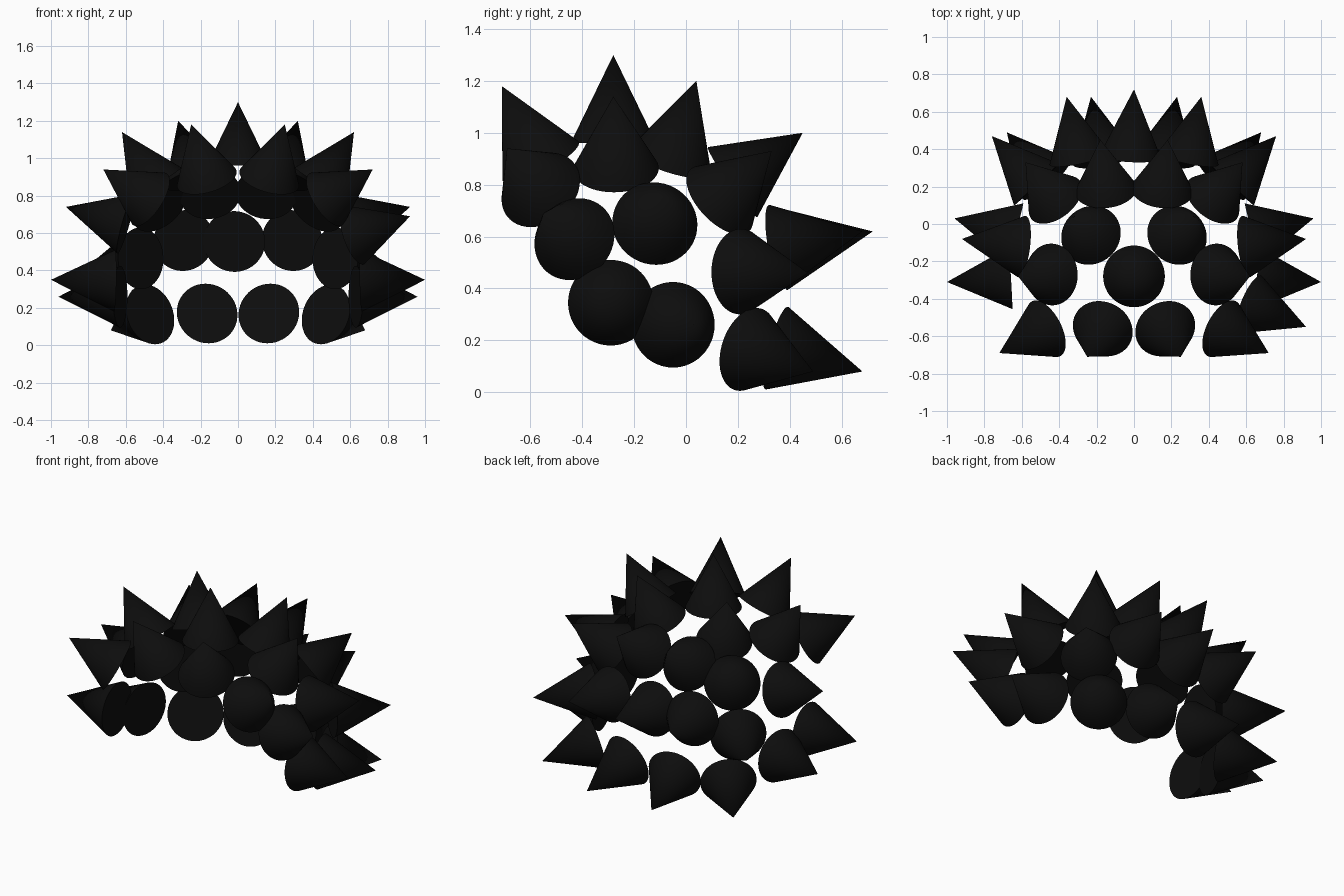
import bpy
from mathutils import Vector

default_cube = bpy.data.objects.get("Cube")
if default_cube:
    bpy.data.objects.remove(default_cube, do_unlink=True)

RADIUS = 0.165

# Single near-black colour
black = bpy.data.materials.new("matte_black")
black.use_nodes = True
colour = (0.004, 0.004, 0.004, 1)
black.diffuse_color = colour
shader = black.node_tree.nodes["Principled BSDF"]
shader.inputs["Base Color"].default_value = colour
shader.inputs["Roughness"].default_value = 0.8


def spike(name, base, tip):
    """Closed smooth cone from the centre of its base to its tip."""
    base, tip = Vector(base), Vector(tip)
    axis = tip - base
    bpy.ops.mesh.primitive_cone_add(
        vertices=48, radius1=RADIUS, radius2=0, depth=axis.length,
        location=(base + tip) / 2,
        rotation=axis.to_track_quat('Z', 'Y').to_euler())
    obj = bpy.context.object
    obj.name = name
    obj.data.materials.append(black)
    bpy.ops.object.shade_smooth_by_angle()


def spike_pair(name, base, tip):
    """The same spike on both sides of the dome."""
    for side, sign in (("left", 1), ("right", -1)):
        spike(f"{name}_{side}",
              (sign * base[0], base[1], base[2]),
              (sign * tip[0], tip[1], tip[2]))


# Spikes on the centre line, and one unpaired spike
spike("crown_spike", (0, -.28, .96), (0, -.28, 1.3))
spike("back_centre_spike", (-.02, .36, .555), (0, .72, .62))
spike("front_temple_spike_left", (.62, -.43, .59), (.92, -.55, .69))

# Mirrored spikes, from the crown down
spike_pair("front_crown_spike", (.167, -.56, .89), (.25, -.71, 1.18))
spike_pair("side_crown_spike", (.44, -.27, .86), (.62, -.28, 1.14))
spike_pair("rear_crown_spike", (.23, -.06, .89), (.32, .04, 1.2))
spike_pair("front_side_spike", (.47, -.56, .78), (.72, -.69, .94))
spike_pair("upper_side_spike", (.6, -.12, .65), (.92, -.08, .74))
spike_pair("upper_corner_spike", (.42, .13, .74), (.58, .33, .93))
spike_pair("upper_back_spike", (.15, .18, .81), (.18, .45, 1.0))
spike_pair("middle_back_spike", (.29, .35, .56), (.36, .68, .62))
spike_pair("middle_corner_spike", (.52, .21, .465), (.76, .47, .46))
spike_pair("lower_front_spike", (.66, -.29, .345), (1.0, -.31, .35))
spike_pair("lower_side_spike", (.63, -.05, .26), (.96, .03, .26))
spike_pair("lower_corner_spike", (.47, .24, .165), (.68, .49, .08))
spike_pair("lower_back_spike", (.165, .35, .17), (.23, .68, .08))
